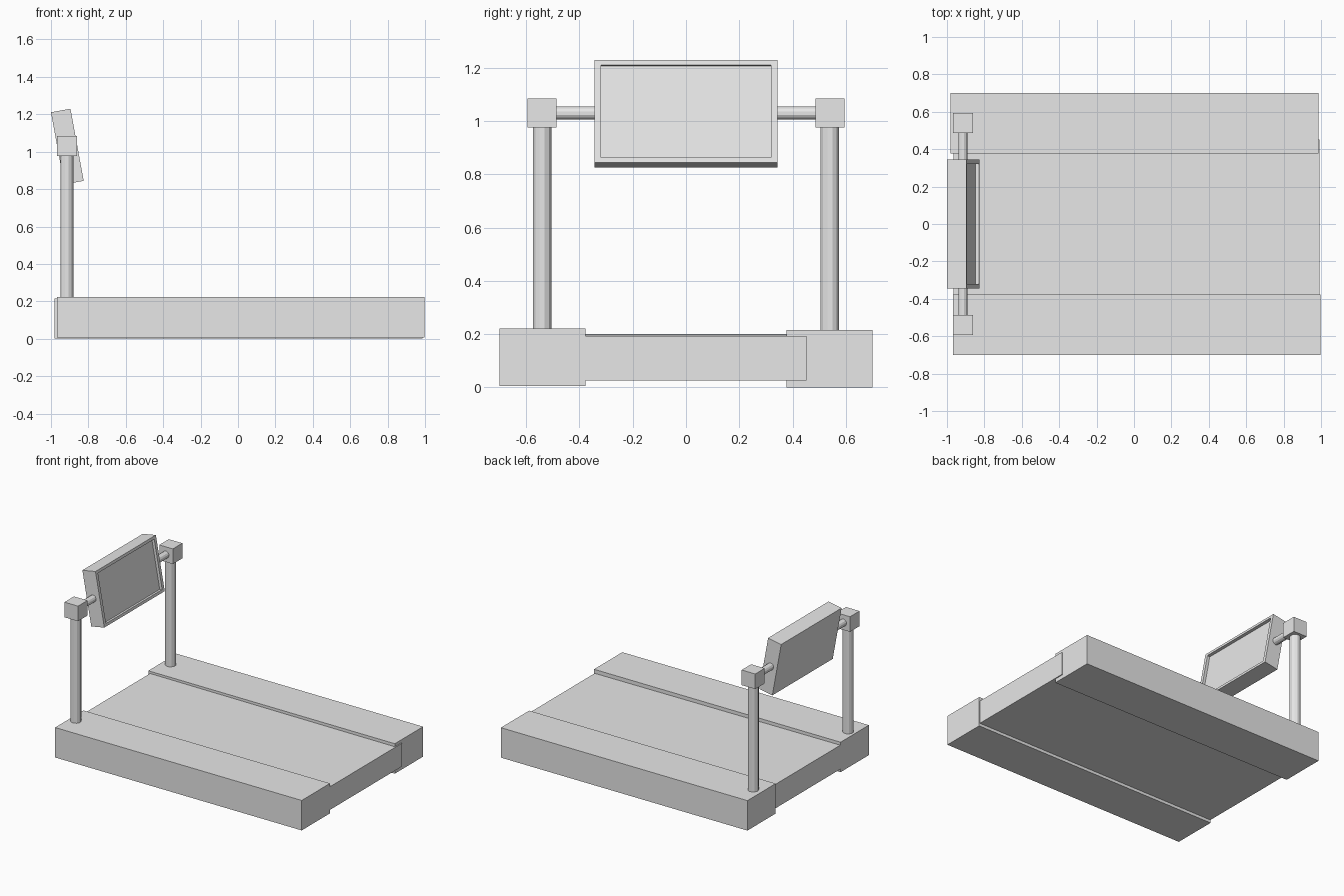
import bpy, bmesh, math
from mathutils import Matrix

if "Cube" in bpy.data.objects:
    bpy.data.objects.remove(bpy.data.objects["Cube"])

grey = bpy.data.materials.new("light_grey")
grey.diffuse_color = (0.8, 0.8, 0.8, 1)
grey.use_nodes = True
grey.node_tree.nodes["Principled BSDF"].inputs["Base Color"].default_value = grey.diffuse_color


def finish(name, bm):
    mesh = bpy.data.meshes.new(name)
    bm.normal_update()
    bm.to_mesh(mesh)
    bm.free()
    mesh.materials.append(grey)
    obj = bpy.data.objects.new(name, mesh)
    bpy.context.collection.objects.link(obj)
    return obj


def box(name, lo, hi):
    bm = bmesh.new()
    size = [h - l for l, h in zip(lo, hi)]
    mid = [(h + l) / 2 for l, h in zip(lo, hi)]
    bmesh.ops.create_cube(bm, size=1, matrix=Matrix.Translation(mid) @ Matrix.Diagonal((*size, 1)))
    return finish(name, bm)


def rod(name, mid, radius, length, axis="Z"):
    bm = bmesh.new()
    turn = Matrix.Rotation(math.pi / 2, 4, "X") if axis == "Y" else Matrix.Identity(4)
    turn = Matrix.Translation(mid) @ turn @ Matrix.Rotation(math.pi / 12, 4, "Z")
    bmesh.ops.create_cone(bm, cap_ends=True, segments=12, radius1=radius,
                          radius2=radius, depth=length, matrix=turn)
    return finish(name, bm)


# Base: two side rails and the lower deck between them
box("front_rail", (-0.968, -0.70, 0.006), (0.998, -0.378, 0.222))
box("back_rail", (-0.98, 0.378, 0.0), (0.986, 0.70, 0.216))
deck = box("deck", (-0.966, -0.46, 0.027), (0.993, 0.452, 0.2))
for v in deck.data.vertices:            # deck top falls slightly toward the open end
    if v.co.x > 0 and v.co.z > 0.1:
        v.co.z = 0.194

# Posts, corner blocks and pivot arms on both sides
for side, s in (("front", -1), ("back", 1)):
    rod(side + "_post", (-0.915, s * 0.54, 0.59), 0.036, 0.78)
    box(side + "_block", (-0.968, s * 0.54 - 0.054, 0.976), (-0.86, s * 0.54 + 0.054, 1.085))
    rod(side + "_arm", (-0.915, s * 0.415, 1.03), 0.025, 0.16, "Y")

# Tilted display with a recessed panel facing the deck
display = box("display", (-0.053, -0.344, -0.196), (0.053, 0.344, 0.196))
bm = bmesh.new()
bm.from_mesh(display.data)
bm.normal_update()
face = [f for f in bm.faces if f.normal.x > 0.9]
bmesh.ops.inset_region(bm, faces=face, thickness=0.034)
for v in face[0].verts:
    v.co.z = math.copysign(0.176, v.co.z)
wall = bmesh.ops.extrude_discrete_faces(bm, faces=face)["faces"][0]
bmesh.ops.translate(bm, verts=wall.verts, vec=(-0.02, 0, 0))
bm.to_mesh(display.data)
bm.free()
display.location = (-0.9125, 0, 1.0275)
display.rotation_euler.y = math.radians(-10.4)
